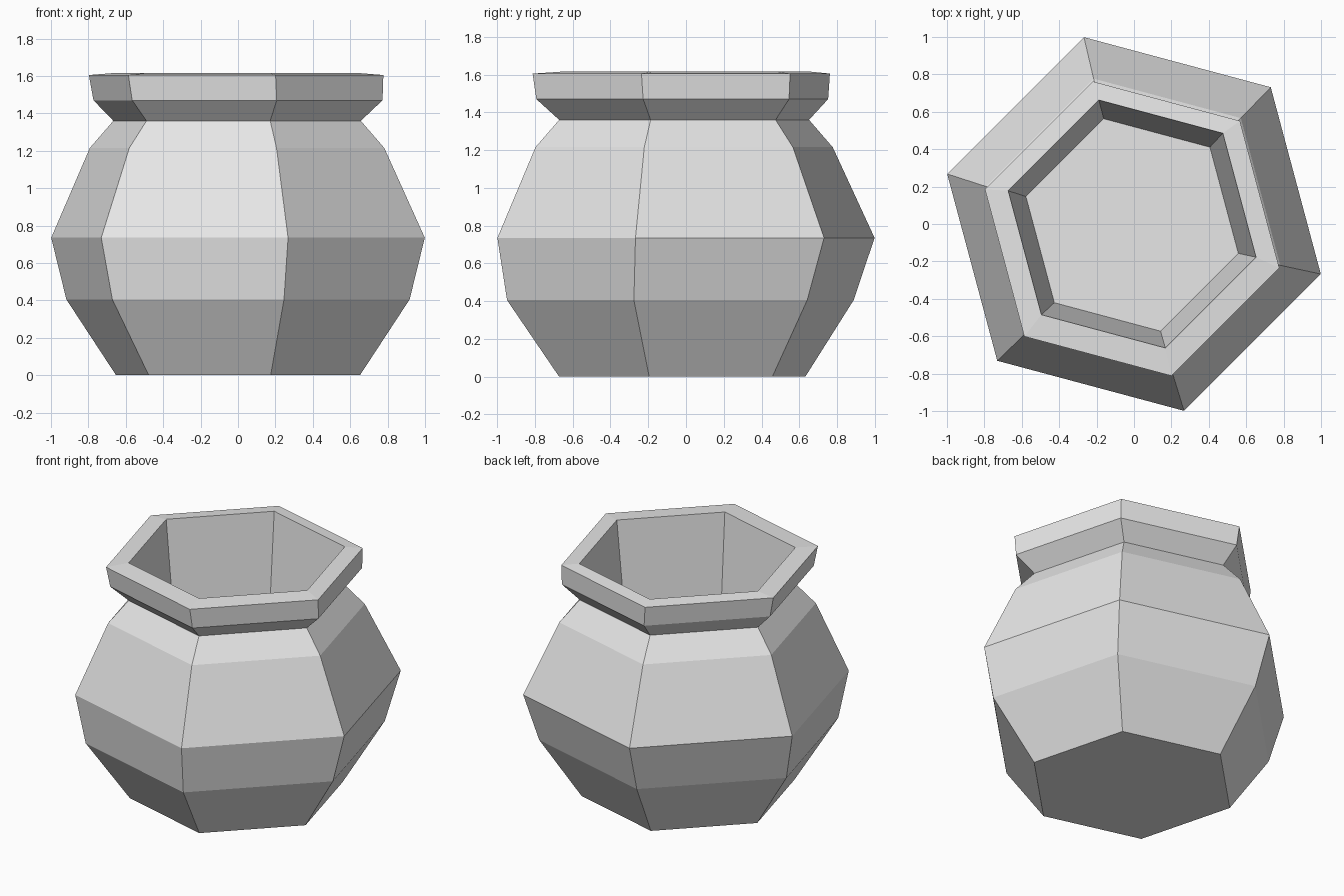
import bpy, bmesh, math

if "Cube" in bpy.data.objects:
    bpy.data.objects.remove(bpy.data.objects["Cube"])

SIDES = 6
TWIST = math.radians(-15)

# Profile rings from the base, over the lip, down to the inner floor:
# (radius, height, x offset, y offset)
PROFILE = [
    (0.675, 0.00, 0.0, -0.02),     # base
    (0.950, 0.405, 0.0, -0.03),    # lower belly
    (1.034, 0.735, 0.0, 0.0),      # widest belly
    (0.815, 1.215, -0.005, -0.01), # shoulder
    (0.685, 1.36, -0.005, -0.01),  # neck
    (0.800, 1.47, 0.0, -0.02),     # lip underside
    (0.815, 1.605, -0.01, -0.025), # lip outer edge
    (0.686, 1.615, -0.01, 0.0),    # lip inner edge
    (0.588, 0.78, -0.01, -0.005),  # inner floor
]

clay = bpy.data.materials.new("light_grey_clay")
clay.diffuse_color = (0.8, 0.8, 0.8, 1)
clay.use_nodes = True
clay.node_tree.nodes["Principled BSDF"].inputs["Base Color"].default_value = clay.diffuse_color


def add_ring(bm, radius, z, cx, cy):
    angles = [TWIST + math.tau * i / SIDES for i in range(SIDES)]
    return [bm.verts.new((cx + radius * math.cos(a), cy + radius * math.sin(a), z))
            for a in angles]


# Six-sided pot, stacked ring by ring
bm = bmesh.new()
rings = [add_ring(bm, *p) for p in PROFILE]
for low, high in zip(rings, rings[1:]):
    for i in range(SIDES):
        j = (i + 1) % SIDES
        bm.faces.new((low[i], low[j], high[j], high[i]))

# Closed underside and inner floor
bm.faces.new(rings[0][::-1])
bm.faces.new(rings[-1])
bmesh.ops.recalc_face_normals(bm, faces=bm.faces)

mesh = bpy.data.meshes.new("pot")
bm.to_mesh(mesh)
bm.free()
mesh.materials.append(clay)
pot = bpy.data.objects.new("pot", mesh)
bpy.context.collection.objects.link(pot)
